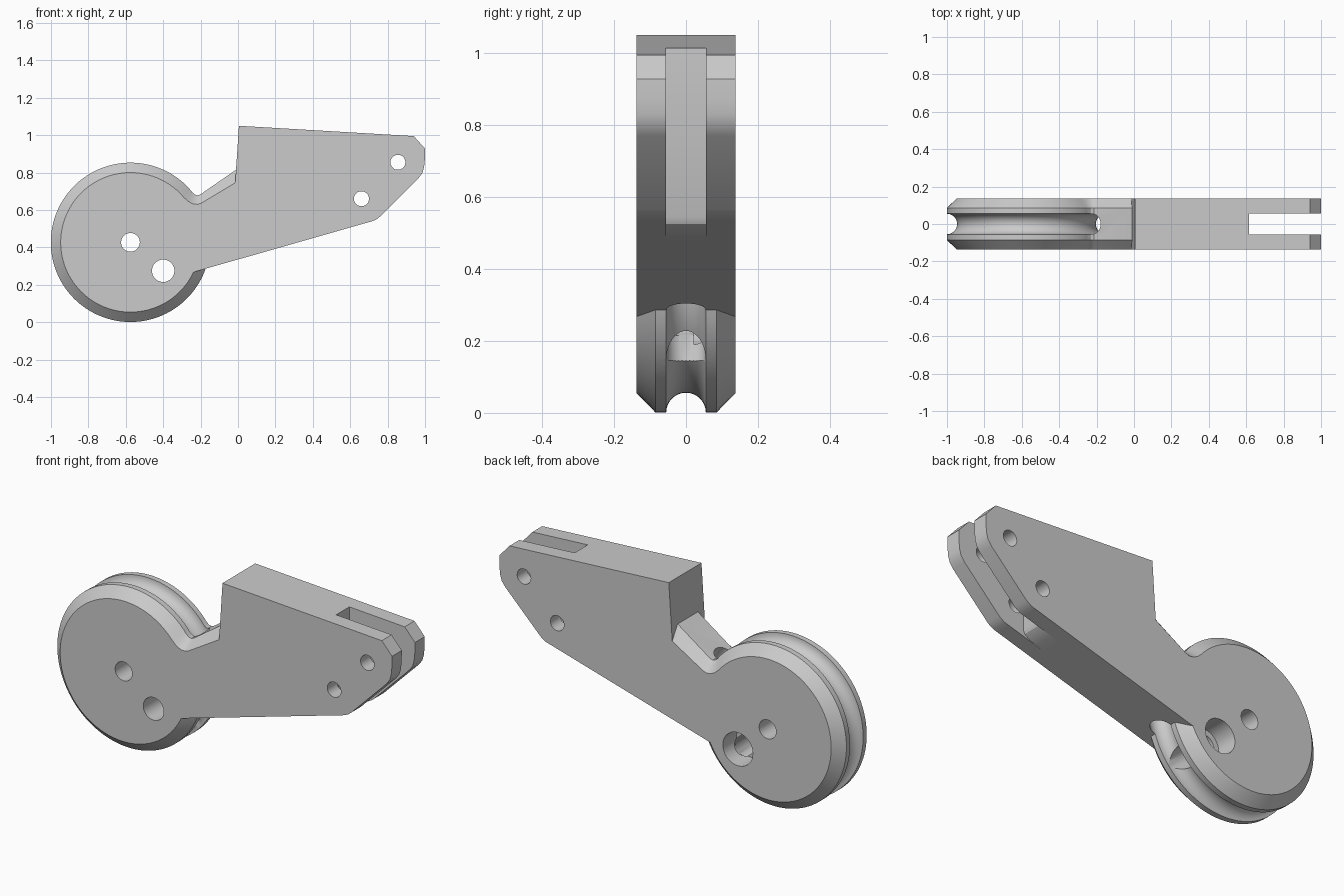
import bpy, bmesh
from math import sin, cos, pi, radians
from mathutils import Vector

cube = bpy.data.objects.get("Cube")
if cube:
    bpy.data.objects.remove(cube, do_unlink=True)

HALF, SHOULDER = 0.137, 0.085      # half thickness, where the chamfer starts
HUB = Vector((-0.575, 0, 0.427))   # wheel centre
RADIUS, ROPE = 0.426, 0.055        # wheel radius, rope radius

grey = bpy.data.materials.new("light grey")
grey.use_nodes = True
grey.diffuse_color = (0.6, 0.6, 0.6, 1)
grey.node_tree.nodes["Principled BSDF"].inputs["Base Color"].default_value = (0.6, 0.6, 0.6, 1)


def loft(name, sections):
    """Join matching xz outlines placed at increasing y into a closed solid."""
    bm = bmesh.new()
    rings = [[bm.verts.new((x, y, z)) for x, z in pts] for y, pts in sections]
    n = len(rings[0])
    for a, b in zip(rings, rings[1:]):
        for i in range(n):
            j = (i + 1) % n
            bm.faces.new((a[i], a[j], b[j], b[i]))
    bm.faces.new(rings[0])
    bm.faces.new(rings[-1])
    bmesh.ops.recalc_face_normals(bm, faces=bm.faces)
    mesh = bpy.data.meshes.new(name)
    bm.to_mesh(mesh)
    bm.free()
    ob = bpy.data.objects.new(name, mesh)
    bpy.context.collection.objects.link(ob)
    return ob


def wheel_arc(r, start, end, steps=96):
    angles = [radians(start + (end - start) * i / steps) for i in range(steps + 1)]
    return [(HUB.x + r * cos(a), HUB.z + r * sin(a)) for a in angles]


def cylinder(start, end, r):
    start, end = Vector(start), Vector(end)
    axis = end - start
    bpy.ops.mesh.primitive_cylinder_add(vertices=48, radius=r, depth=axis.length,
                                        location=(start + end) / 2)
    ob = bpy.context.object
    ob.rotation_mode = 'QUATERNION'
    ob.rotation_quaternion = axis.to_track_quat('Z', 'Y')
    return ob


# Wheel, neck and arm share one outline; only the wheel rim and neck are chamfered
arm = [(0.005, 1.05), (0.94, 0.995), (1.0, 0.928), (0.999, 0.87), (0.995, 0.83),
       (0.986, 0.798), (0.965, 0.77), (0.76, 0.565), (0.745, 0.553),
       (0.725, 0.542), (0.70, 0.535)][::-1]
neck_face = [(-0.015, 0.745), (-0.195, 0.637), (-0.215, 0.63), (-0.24, 0.632), (-0.265, 0.645)]
neck_top = [(-0.0105, 0.815), (-0.2, 0.684), (-0.215, 0.678), (-0.23, 0.682), (-0.245, 0.695)]
face = arm + neck_face + wheel_arc(0.373, 40, 334.7)
middle = arm + neck_top + wheel_arc(RADIUS, 42, 340.7)
body = loft("roller_arm", [(-HALF, face), (-SHOULDER, middle), (SHOULDER, middle), (HALF, face)])

# Rope groove around the wheel, running through the arm
bpy.ops.mesh.primitive_torus_add(major_radius=RADIUS, minor_radius=ROPE, major_segments=128,
                                 minor_segments=32, location=HUB, rotation=(pi / 2, 0, 0))
cutters = [bpy.context.object]

# Pin holes through the plate
for x, z, r in [(HUB.x, HUB.z, 0.05), (-0.4, 0.275, 0.06), (0.66, 0.66, 0.04), (0.855, 0.855, 0.04)]:
    cutters.append(cylinder((x, -0.3, z), (x, 0.3, z), r))

# Knot pocket at the back and the rope tunnel out to the groove
knot = Vector((-0.4, 0, 0.275))
cutters.append(cylinder(knot + Vector((0, 0.022, 0)), knot + Vector((0, 0.3, 0)), 0.088))
cutters.append(cylinder(knot, HUB + (knot - HUB).normalized() * 0.52, ROPE))

# Fork slot at the tip, flaring at the lower end
slot = [(0.615, 1.2), (0.615, 0.545), (0.606, 0.525), (0.58, 0.505), (0.54, 0.49),
        (0.5, 0.478), (0.5, 0.3), (1.2, 0.3), (1.2, 1.2)]
cutters.append(loft("slot_cutter", [(-ROPE, slot), (ROPE, slot)]))

for c in cutters:
    c.hide_render = True
    m = body.modifiers.new("cut", 'BOOLEAN')
    m.operation, m.solver, m.object = 'DIFFERENCE', 'EXACT', c

# Bake the cuts and clear the helpers
bpy.context.view_layer.update()
result = bpy.data.meshes.new_from_object(body.evaluated_get(bpy.context.evaluated_depsgraph_get()))
body.modifiers.clear()
body.data = result
for c in cutters:
    bpy.data.objects.remove(c, do_unlink=True)
body.data.materials.clear()
body.data.materials.append(grey)

bpy.ops.object.select_all(action='DESELECT')
body.select_set(True)
bpy.context.view_layer.objects.active = body
bpy.ops.object.shade_smooth_by_angle(angle=radians(25))
